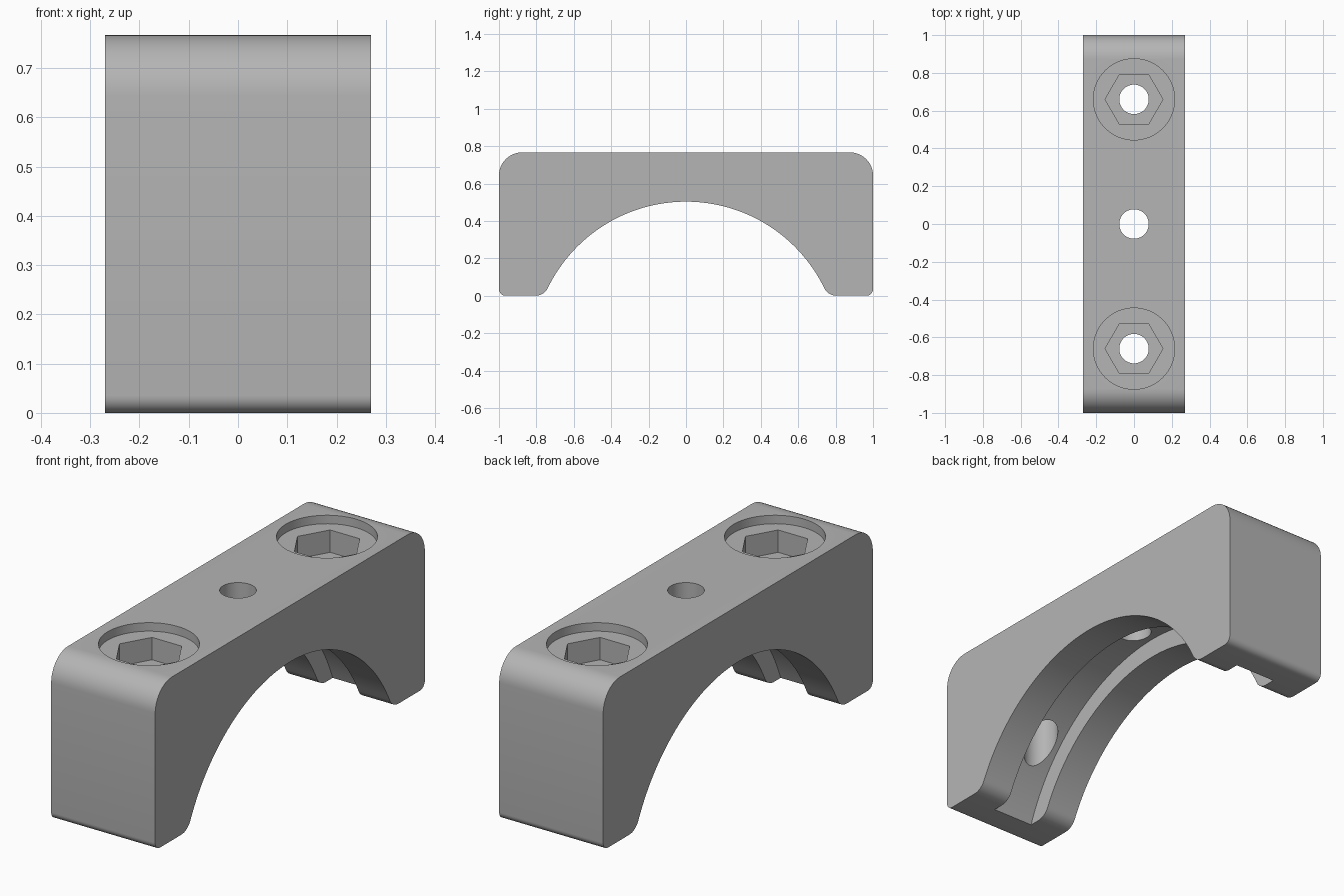
import bpy, bmesh, math
from math import pi, sin, cos, atan2

cube = bpy.data.objects.get("Cube")
if cube:
    bpy.data.objects.remove(cube, do_unlink=True)

# Main dimensions
HALF_WIDTH, HEIGHT = 0.27, 0.767
ARCH_R, ARCH_Z = 0.822, -0.319
GROOVE_R, GROOVE_HALF = 0.914, 0.108
TOP_R, TOE_R, FOOT_R = 0.125, 0.035, 0.074
BOLT_Y = 0.66

grey = bpy.data.materials.new("plain grey")
grey.use_nodes = True
colour = (0.46, 0.46, 0.46, 1)
grey.diffuse_color = colour
grey.node_tree.nodes["Principled BSDF"].inputs["Base Color"].default_value = colour


def arc(cy, cz, r, start, end, steps):
    angles = [start + (end - start) * i / steps for i in range(steps + 1)]
    return [(cy + r * cos(a), cz + r * sin(a)) for a in angles]


def make_object(name, bm):
    bmesh.ops.recalc_face_normals(bm, faces=bm.faces)
    mesh = bpy.data.meshes.new(name)
    bm.to_mesh(mesh)
    bm.free()
    mesh.materials.append(grey)
    obj = bpy.data.objects.new(name, mesh)
    bpy.context.collection.objects.link(obj)
    return obj


def cut_cylinder(body, name, radius, low, high, y=0, sides=64, across=False):
    """Subtract a prism running along z, or along x when across is set."""
    bm = bmesh.new()
    rings = []
    for h in (low, high):
        pts = arc(0, 0, radius, 0, 2 * pi, sides)[:-1]
        rings.append([bm.verts.new((h, a, b + ARCH_Z) if across else (a, b + y, h))
                      for a, b in pts])
    for ring in rings:
        bm.faces.new(ring)
    for i in range(sides):
        j = (i + 1) % sides
        bm.faces.new((rings[0][i], rings[0][j], rings[1][j], rings[1][i]))
    cutter = make_object(name, bm)
    cutter.hide_render = True
    mod = body.modifiers.new(name, 'BOOLEAN')
    mod.operation, mod.solver, mod.object = 'DIFFERENCE', 'EXACT', cutter
    bpy.context.view_layer.objects.active = body
    bpy.ops.object.modifier_apply(modifier=name)
    bpy.data.objects.remove(cutter, do_unlink=True)


# Half of the side profile: arch crown, foot fillet, toe, top corner
foot_y = math.sqrt((ARCH_R + FOOT_R) ** 2 - (FOOT_R - ARCH_Z) ** 2)
lean = atan2(FOOT_R - ARCH_Z, foot_y)
half = arc(0, ARCH_Z, ARCH_R, pi / 2, lean, 32)
half += arc(foot_y, FOOT_R, FOOT_R, pi + lean, 1.5 * pi, 10)[1:]
half += arc(1 - TOE_R, TOE_R, TOE_R, -pi / 2, 0, 8)
half += arc(1 - TOP_R, HEIGHT - TOP_R, TOP_R, 0, pi / 2, 12)
profile = half + [(-y, z) for y, z in reversed(half[1:])]

# Clamp body
bm = bmesh.new()
face = bm.faces.new([bm.verts.new((-HALF_WIDTH, y, z)) for y, z in profile])
out = bmesh.ops.extrude_face_region(bm, geom=[face])
moved = [v for v in out["geom"] if isinstance(v, bmesh.types.BMVert)]
bmesh.ops.translate(bm, verts=moved, vec=(2 * HALF_WIDTH, 0, 0))
body = make_object("clamp_body", bm)

# Channel along the inside of the arch
cut_cylinder(body, "groove", GROOVE_R, -GROOVE_HALF, GROOVE_HALF, sides=160, across=True)

# Bolt seats, hexagonal nut pockets and through holes
for y in (-BOLT_Y, BOLT_Y):
    cut_cylinder(body, "bolt_seat", 0.215, HEIGHT - 0.04, 1, y)
    cut_cylinder(body, "nut_pocket", 0.153, HEIGHT - 0.145, 1, y, sides=6)
for y in (-BOLT_Y, 0, BOLT_Y):
    cut_cylinder(body, "bolt_hole", 0.078, -0.2, 1, y, sides=48)

# Smooth curves, crisp edges
bpy.ops.object.select_all(action='DESELECT')
body.select_set(True)
bpy.context.view_layer.objects.active = body
bpy.ops.object.shade_smooth_by_angle(angle=math.radians(30))
